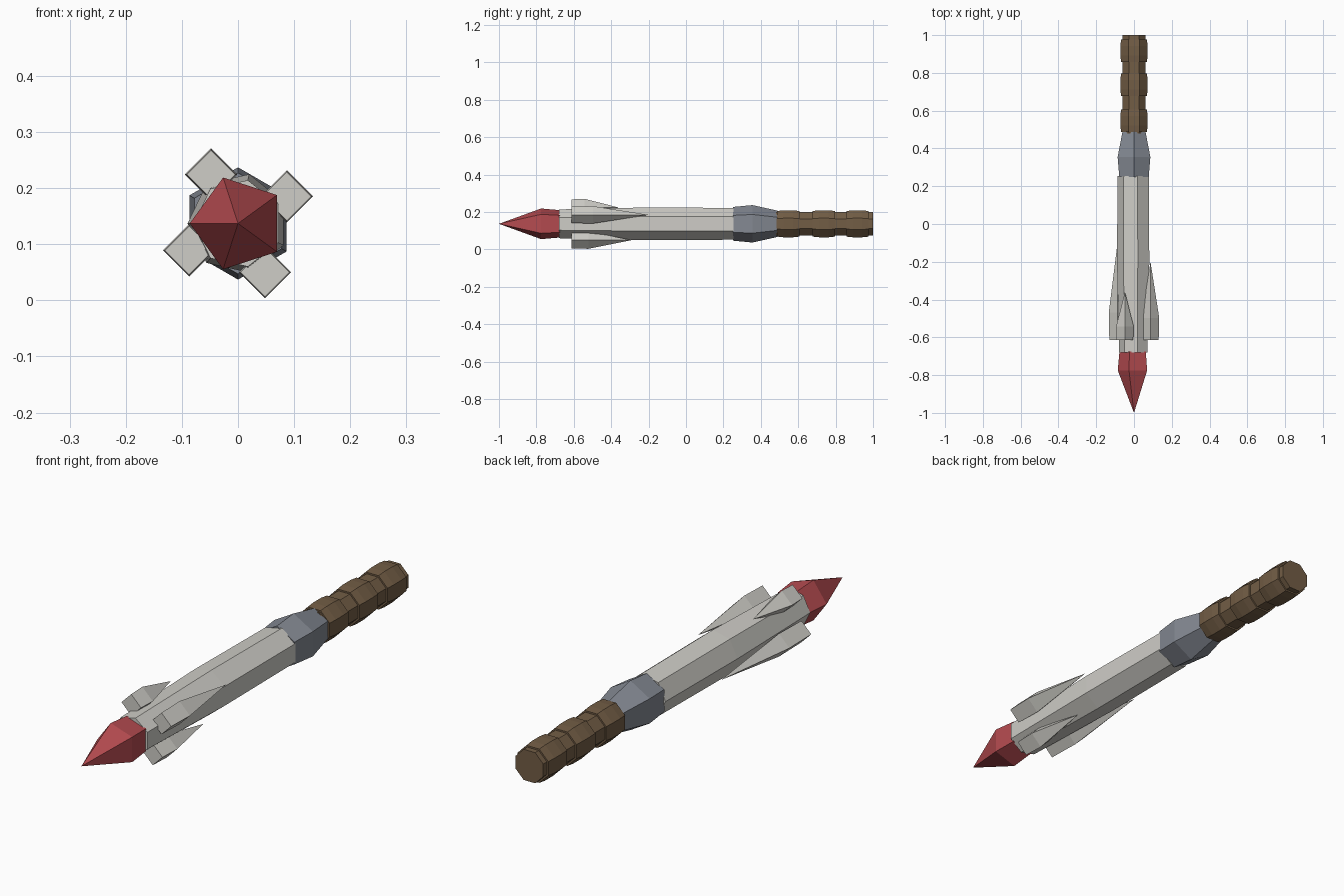
import bpy, bmesh
from math import cos, sin, pi

if "Cube" in bpy.data.objects:
    bpy.data.objects.remove(bpy.data.objects["Cube"])

AXIS_Z = 0.137


def material(name, rgb):
    mat = bpy.data.materials.new(name)
    mat.diffuse_color = (*rgb, 1)
    mat.use_nodes = True
    mat.node_tree.nodes["Principled BSDF"].inputs["Base Color"].default_value = mat.diffuse_color
    return mat


WHITE = material("off_white", (0.62, 0.61, 0.57))
STEEL = material("steel_grey", (0.23, 0.25, 0.29))
RED = material("red", (0.46, 0.07, 0.08))
BROWN = material("brown", (0.17, 0.11, 0.06))


def spindle(name, sides, phase, profile, mat, cx=0.0, cz=0.0):
    """Faceted solid along y; profile is (y, radius), radius 0 makes a point."""
    bm = bmesh.new()
    rings = []
    for y, r in profile:
        n = sides if r > 0 else 1
        rings.append([bm.verts.new((cx + r * cos(phase + 2 * pi * i / sides), y,
                                    AXIS_Z + cz + r * sin(phase + 2 * pi * i / sides)))
                      for i in range(n)])
    for a, b in zip(rings, rings[1:]):
        for i in range(sides):
            j = (i + 1) % sides
            if len(a) == 1:
                bm.faces.new((a[0], b[j], b[i]))
            elif len(b) == 1:
                bm.faces.new((a[i], a[j], b[0]))
            else:
                bm.faces.new((a[i], a[j], b[j], b[i]))
    for ring in (rings[0], rings[-1]):
        if len(ring) > 1:
            bm.faces.new(ring)
    bmesh.ops.recalc_face_normals(bm, faces=bm.faces)
    mesh = bpy.data.meshes.new(name)
    bm.to_mesh(mesh)
    bm.free()
    mesh.materials.append(mat)
    obj = bpy.data.objects.new(name, mesh)
    bpy.context.collection.objects.link(obj)
    return obj


# Five-sided nose, seven-sided body, six-sided collar
spindle("nose_tip", 5, pi, [(-1.0, 0), (-0.775, 0.086), (-0.675, 0.077)], RED)
spindle("main_body", 7, pi, [(-0.68, 0.079), (-0.2, 0.090), (0.255, 0.087)], WHITE)
spindle("collar", 6, pi / 2, [(0.25, 0.090), (0.355, 0.100), (0.49, 0.070)], STEEL)

# Eight-sided handle: thin core with three swollen bands
spindle("handle_core", 8, pi / 8, [(0.48, 0.067), (1.0, 0.067)], BROWN)
for k, y in enumerate((0.487, 0.677, 0.857)):
    spindle(f"handle_band_{k + 1}", 8, pi / 8,
            [(y, 0.074), (y + 0.035, 0.078), (y + 0.085, 0.078), (y + 0.12, 0.074)], BROWN)

# Four square fins of different lengths, each tapering to a rear point
for k, tip in enumerate((-0.20, -0.36, -0.10, -0.29)):
    a = 0.504 + k * pi / 2
    length = tip + 0.613
    spindle(f"side_fin_{k + 1}", 4, 0,
            [(-0.613, 0.0435), (-0.613 + 0.28 * length, 0.0465), (tip, 0)],
            WHITE, 0.0995 * cos(a), 0.0995 * sin(a))
